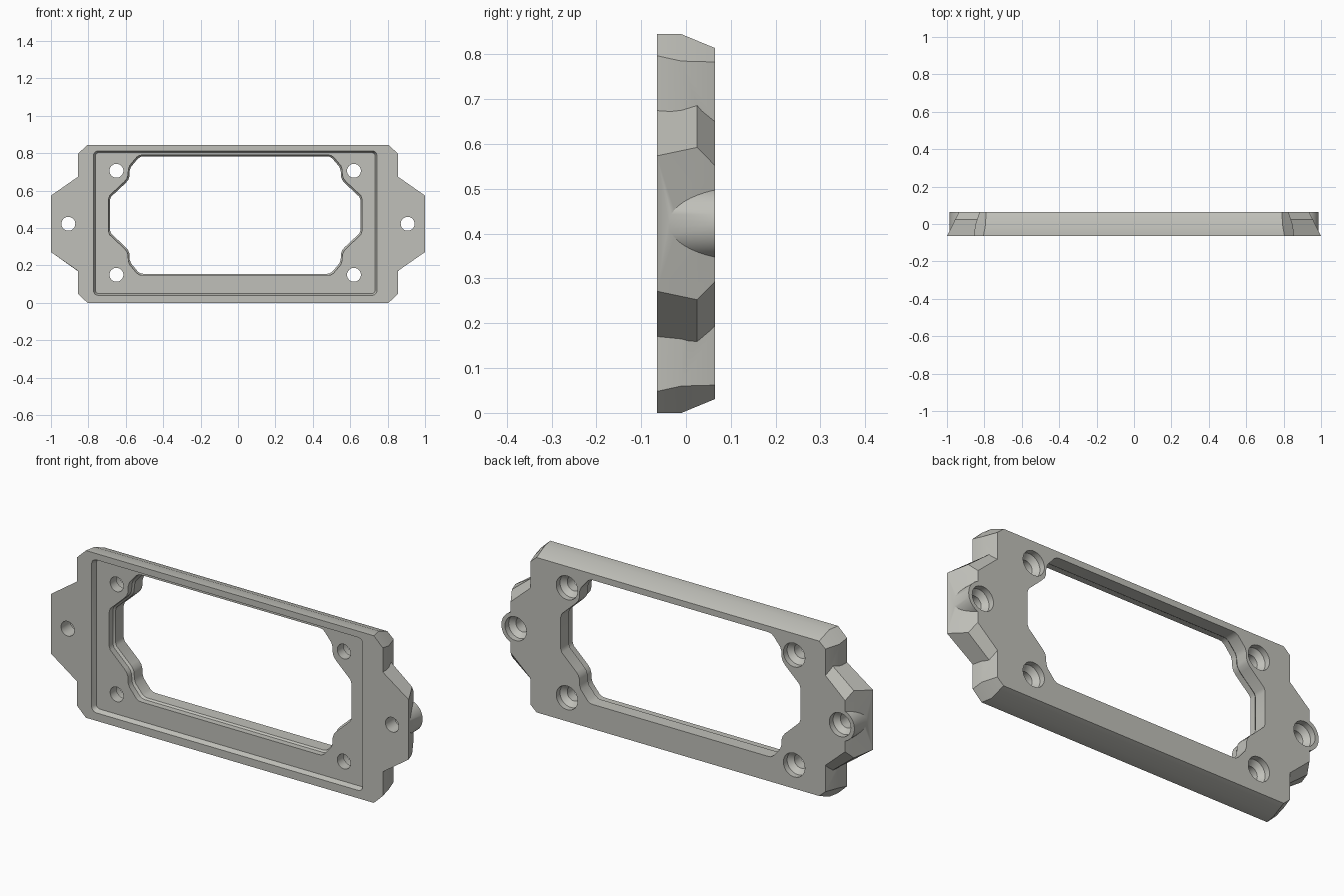
import bpy, bmesh, math

if "Cube" in bpy.data.objects:
    bpy.data.objects.remove(bpy.data.objects["Cube"])

CZ = 0.4225          # mid height
Y0, Y1 = -0.065, 0.065

grey = bpy.data.materials.new("warm grey")
grey.diffuse_color = (0.53, 0.53, 0.49, 1)
grey.use_nodes = True
grey.node_tree.nodes["Principled BSDF"].inputs["Base Color"].default_value = grey.diffuse_color


def loft(name, sections):
    """Solid through sections [(y, [(x, z), ...]), ...] with equal point counts."""
    bm = bmesh.new()
    rings = [[bm.verts.new((x, y, z)) for x, z in pts] for y, pts in sections]
    n = len(rings[0])
    bm.faces.new(rings[0])
    bm.faces.new(rings[-1])
    for a, b in zip(rings, rings[1:]):
        for i in range(n):
            j = (i + 1) % n
            bm.faces.new((a[i], a[j], b[j], b[i]))
    bmesh.ops.recalc_face_normals(bm, faces=bm.faces)
    me = bpy.data.meshes.new(name)
    bm.to_mesh(me)
    bm.free()
    me.materials.append(grey)
    ob = bpy.data.objects.new(name, me)
    bpy.context.collection.objects.link(ob)
    return ob


def circle(x, z, r, n=40):
    return [(x + r * math.cos(2 * math.pi * i / n),
             z + r * math.sin(2 * math.pi * i / n)) for i in range(n)]


def octagon(hx, hz, cx, cz):
    """Rectangle with cut corners, centred on the body."""
    q = [(hx, hz - cz), (hx - cx, hz)]
    pts = q + [(-x, z) for x, z in q[::-1]]
    pts += [(-x, -z) for x, z in q] + [(x, -z) for x, z in q[::-1]]
    return [(x, z + CZ) for x, z in pts]


def round_rect(x0, x1, z0, z1, r, n=5):
    pts = []
    corners = [(x1 - r, z1 - r), (x0 + r, z1 - r), (x0 + r, z0 + r), (x1 - r, z0 + r)]
    for k, (x, z) in enumerate(corners):
        for i in range(n + 1):
            a = math.pi / 2 * (k + i / n)
            pts.append((x + r * math.cos(a), z + r * math.sin(a)))
    return pts


def boolean(target, tool, op):
    tool.hide_render = True
    mod = target.modifiers.new("bool", 'BOOLEAN')
    mod.operation, mod.solver, mod.object = op, 'EXACT', tool
    bpy.context.view_layer.objects.active = target
    bpy.ops.object.modifier_apply(modifier=mod.name)
    bpy.data.objects.remove(tool)


# Main frame: straight front, sloped towards the back
frame = loft("mounting_frame", [
    (Y0, octagon(0.855, CZ, 0.05, 0.048)),
    (-0.01, octagon(0.850, CZ, 0.055, 0.060)),
    (Y1, octagon(0.825, CZ - 0.031, 0.035, 0.031)),
])


# Side ears with tapered ends and chamfered back edges
def ear_section(s, x_end, h_end, x_body, h_body):
    t = (0.80 - x_body) / (x_end - x_body)
    h_in = h_body + t * (h_end - h_body)
    pts = [(0.80, h_in), (x_end, h_end), (x_end, -h_end), (0.80, -h_in)]
    return [(s * x, CZ + z) for x, z in pts]


for s in (-1, 1):
    ear = loft("ear", [
        (Y0, ear_section(s, 1.0, 0.151, 0.855, 0.252)),
        (0.025, ear_section(s, 0.956, 0.170, 0.840, 0.262)),
        (Y1, ear_section(s, 0.935, 0.129, 0.825, 0.227)),
    ])
    boolean(frame, ear, 'UNION')
    # round screw boss on the back of each ear
    boss = circle(s * 0.907, CZ, 0.08, 48)
    boolean(frame, loft("boss", [(-0.05, boss), (Y1, boss)]), 'UNION')

# Shallow front recess with slightly drafted walls
boolean(frame, loft("recess", [
    (Y0 - 0.02, round_rect(-0.773, 0.743, 0.040, 0.813, 0.026)),
    (Y0, round_rect(-0.773, 0.743, 0.040, 0.813, 0.026)),
    (Y0 + 0.025, round_rect(-0.763, 0.733, 0.050, 0.803, 0.018)),
]), 'DIFFERENCE')


# Stepped-corner window, mirrored about its own centre
def window(e):
    q = [(0.670, 0.080), (0.664, 0.098), (0.585, 0.172), (0.572, 0.188),
         (0.566, 0.205), (0.564, 0.238), (0.557, 0.258), (0.520, 0.302),
         (0.505, 0.312), (0.490, 0.314)]
    q = [(x + e, z + e) for x, z in q]
    pts = q + [(-x, z) for x, z in q[::-1]]
    pts += [(-x, -z) for x, z in q] + [(x, -z) for x, z in q[::-1]]
    return [(x - 0.015, z + 0.469) for x, z in pts]


boolean(frame, loft("window", [
    (Y0 - 0.02, window(0.007)), (-0.01, window(0.007)),
    (0.0, window(0)), (Y1 + 0.02, window(0)),
]), 'DIFFERENCE')

# Countersunk screw holes: four in the frame, one in each ear
holes = [(x, z) for x in (-0.650, 0.620) for z in (0.150, 0.706)]
holes += [(-0.907, CZ), (0.907, CZ)]
for x, z in holes:
    boolean(frame, loft("screw_hole", [
        (Y0 - 0.02, circle(x, z, 0.037)), (0.01, circle(x, z, 0.037)),
        (0.035, circle(x, z, 0.060)), (Y1 + 0.02, circle(x, z, 0.060)),
    ]), 'DIFFERENCE')

bpy.ops.object.select_all(action='DESELECT')
frame.select_set(True)
bpy.context.view_layer.objects.active = frame
bpy.ops.object.shade_smooth_by_angle(angle=math.radians(30))
